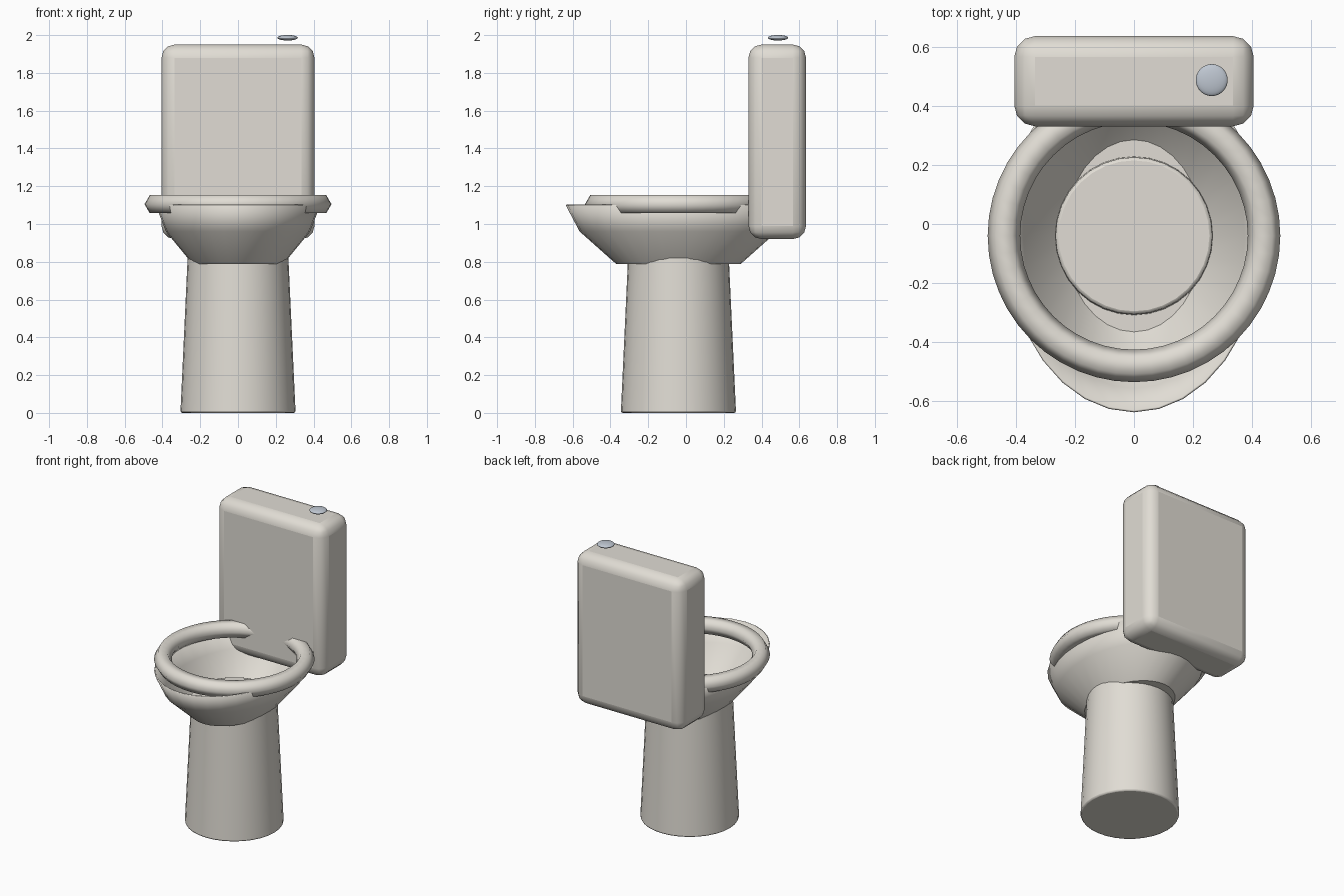
import bpy, bmesh, math

default = bpy.data.objects.get("Cube")
if default:
    bpy.data.objects.remove(default, do_unlink=True)


def material(name, color):
    m = bpy.data.materials.new(name)
    m.use_nodes = True
    m.diffuse_color = color
    m.node_tree.nodes["Principled BSDF"].inputs["Base Color"].default_value = color
    return m


ceramic = material("warm_white_ceramic", (0.75, 0.72, 0.66, 1))
steel = material("blue_grey_metal", (0.52, 0.57, 0.64, 1))
CENTRE_Y = -0.04


def finish(name, mat, angle=40):
    ob = bpy.context.object
    ob.name = ob.data.name = name
    ob.data.materials.append(mat)
    bpy.ops.object.shade_smooth_by_angle(angle=math.radians(angle))
    return ob


def bevel(ob, width, segments):
    mod = ob.modifiers.new("rounded_edges", "BEVEL")
    mod.width = width
    mod.segments = segments
    mod.limit_method = "ANGLE"


# Tapered pedestal, its top forms the floor of the bowl
HEIGHT = 0.86
bpy.ops.mesh.primitive_cone_add(vertices=32, radius1=0.305, radius2=0.265,
                                depth=HEIGHT, location=(0, CENTRE_Y, HEIGHT / 2))
bevel(finish("pedestal", ceramic), 0.01, 2)

# Oval open bowl lofted from (length radius, height) rings
bm = bmesh.new()
rings = []
for radius, z in [(0.328, 0.787), (0.523, 0.96), (0.597, 1.1)]:
    ring = []
    for i in range(32):
        a = math.tau * i / 32
        ring.append(bm.verts.new((0.73 * radius * math.cos(a), radius * math.sin(a), z)))
    rings.append(ring)
bm.faces.new(reversed(rings[0]))
for low, high in zip(rings, rings[1:]):
    for i in range(32):
        j = (i + 1) % 32
        bm.faces.new((low[i], low[j], high[j], high[i]))
mesh = bpy.data.meshes.new("bowl")
bm.to_mesh(mesh)
bm.free()
bowl = bpy.data.objects.new("bowl", mesh)
bowl.location.y = CENTRE_Y
bpy.context.collection.objects.link(bowl)
bpy.ops.object.select_all(action="DESELECT")
bowl.select_set(True)
bpy.context.view_layer.objects.active = bowl
finish("bowl", ceramic)
wall = bowl.modifiers.new("wall", "SOLIDIFY")
wall.thickness = 0.008

# Seat ring with a six-sided section
bpy.ops.mesh.primitive_torus_add(major_segments=48, minor_segments=6, major_radius=0.44,
                                 minor_radius=0.055, location=(0, CENTRE_Y, 1.105))
finish("seat", ceramic, 80)

# Rounded water tank
bpy.ops.mesh.primitive_cube_add(size=1, location=(0, 0.483, 1.435))
tank = bpy.context.object
tank.scale = (0.81, 0.305, 1.03)
bpy.ops.object.transform_apply(location=False, rotation=False, scale=True)
bevel(finish("tank", ceramic), 0.07, 3)

# Flattened flush button hovering over the tank lid
bpy.ops.mesh.primitive_uv_sphere_add(segments=32, ring_count=16, radius=0.054,
                                     location=(0.263, 0.487, 1.986))
button = bpy.context.object
button.scale.z = 0.27
bpy.ops.object.transform_apply(location=False, rotation=False, scale=True)
finish("flush_button", steel)
